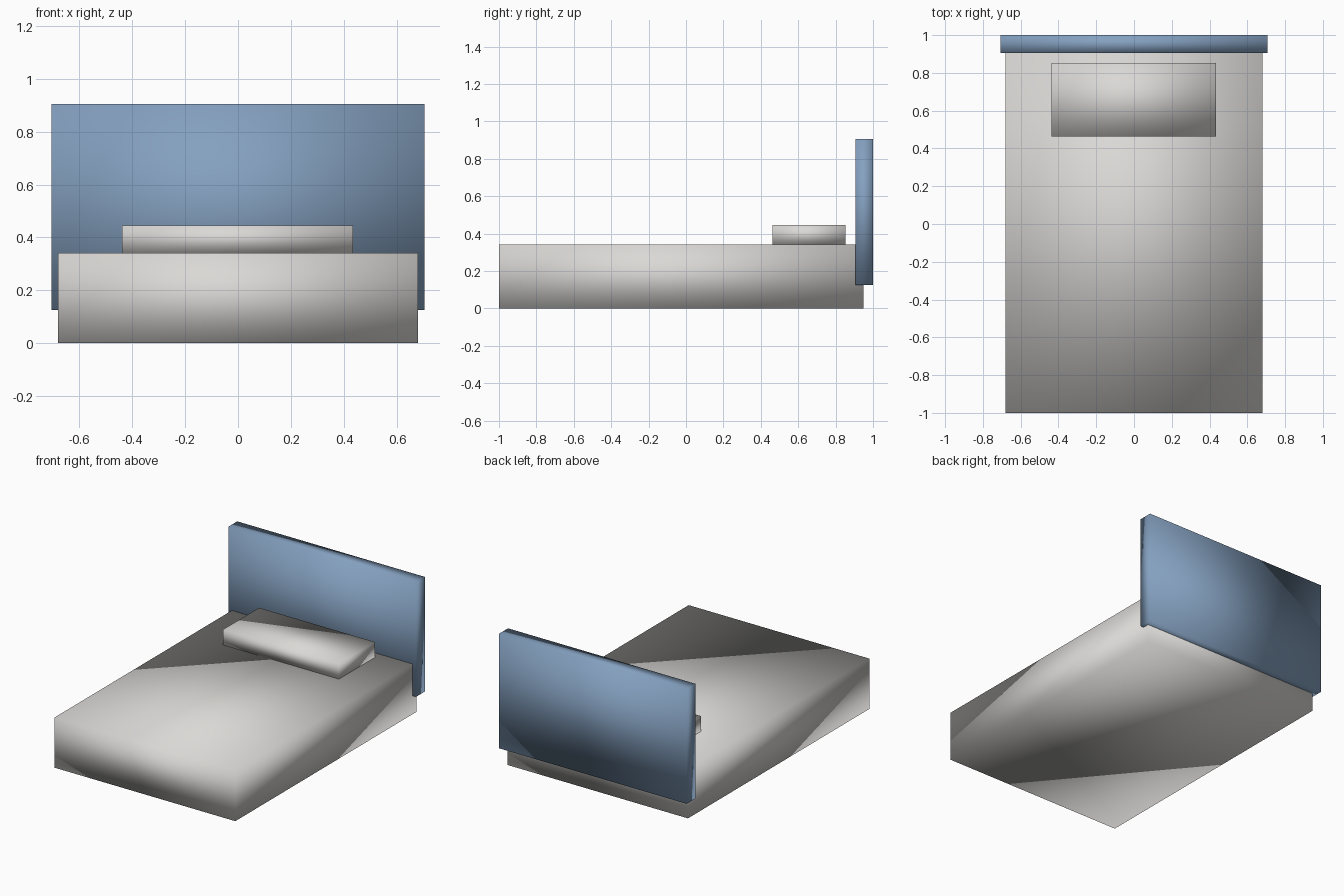
import bpy
import bmesh
from mathutils import Vector

cube = bpy.data.objects.get("Cube")
if cube:
    bpy.data.objects.remove(cube, do_unlink=True)


def make_material(name, rgb):
    mat = bpy.data.materials.new(name)
    mat.use_nodes = True
    color = (*rgb, 1.0)
    mat.diffuse_color = color
    mat.node_tree.nodes["Principled BSDF"].inputs["Base Color"].default_value = color
    return mat


def add_box(name, low, high, mat):
    """Soft-shaded box spanning two opposite corners."""
    low, high = Vector(low), Vector(high)
    bm = bmesh.new()
    bmesh.ops.create_cube(bm, size=1)
    bmesh.ops.scale(bm, vec=high - low, verts=bm.verts)
    bmesh.ops.translate(bm, vec=(low + high) / 2, verts=bm.verts)
    for face in bm.faces:
        face.smooth = True
    mesh = bpy.data.meshes.new(name)
    bm.to_mesh(mesh)
    bm.free()
    mesh.materials.append(mat)
    obj = bpy.data.objects.new(name, mesh)
    bpy.context.collection.objects.link(obj)
    return obj


linen = make_material("linen_grey", (0.70, 0.69, 0.67))
blue = make_material("headboard_blue", (0.23, 0.35, 0.52))

# Mattress block, resting on the floor and running into the headboard
add_box("mattress", (-0.68, -1.0, 0.0), (0.68, 0.95, 0.342), linen)

# Single wide pillow
add_box("pillow", (-0.438, 0.463, 0.342), (0.435, 0.853, 0.445), linen)

# Headboard panel, raised off the floor and slightly wider than the mattress
add_box("headboard", (-0.706, 0.905, 0.125), (0.706, 1.0, 0.905), blue)
